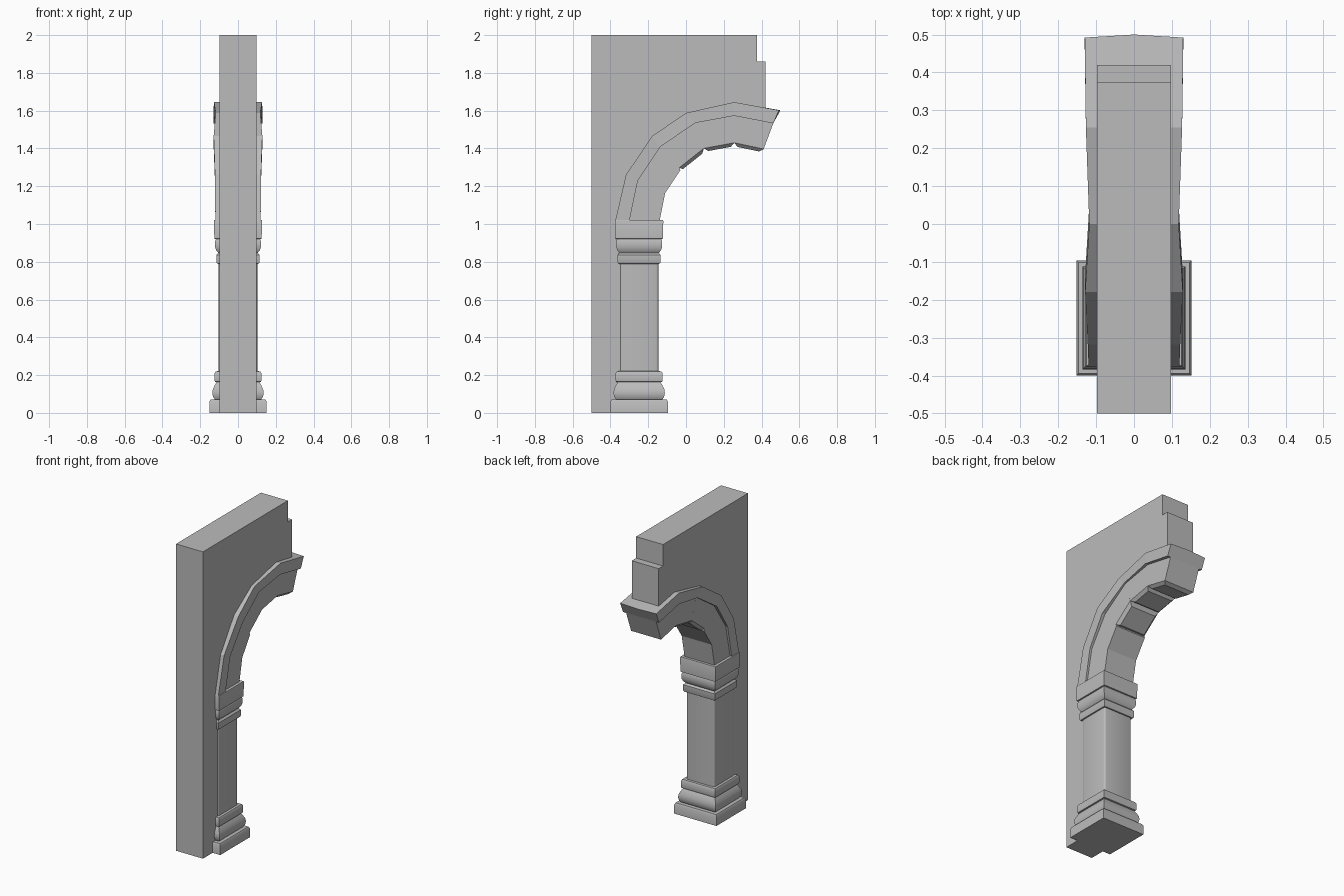
import bpy
import bmesh
from math import radians
from mathutils import Vector

cube = bpy.data.objects.get("Cube")
if cube:
    bpy.data.objects.remove(cube, do_unlink=True)

stone = bpy.data.materials.new("grey stone")
stone.use_nodes = True
GREY = (0.5, 0.5, 0.5, 1)
stone.diffuse_color = GREY
stone.node_tree.nodes["Principled BSDF"].inputs["Base Color"].default_value = GREY


def finish(name, bm, smooth=None):
    bmesh.ops.recalc_face_normals(bm, faces=bm.faces)
    mesh = bpy.data.meshes.new(name)
    bm.to_mesh(mesh)
    bm.free()
    mesh.materials.append(stone)
    obj = bpy.data.objects.new(name, mesh)
    bpy.context.collection.objects.link(obj)
    if smooth:
        bpy.ops.object.select_all(action="DESELECT")
        obj.select_set(True)
        bpy.context.view_layer.objects.active = obj
        bpy.ops.object.shade_smooth_by_angle(angle=radians(smooth))
    return obj


def prism(points, half):
    """Side outline (y, z) extruded across x."""
    bm = bmesh.new()
    face = bm.faces.new([bm.verts.new((-half, y, z)) for y, z in points])
    out = bmesh.ops.extrude_face_region(bm, geom=[face])
    for v in out["geom"]:
        if isinstance(v, bmesh.types.BMVert):
            v.co.x = half
    return bm


def skin(bm, rings):
    """Join closed rings of points and cap both ends."""
    loops = [[bm.verts.new(p) for p in ring] for ring in rings]
    n = len(loops[0])
    for a, b in zip(loops, loops[1:]):
        for i in range(n):
            j = (i + 1) % n
            bm.faces.new((a[i], a[j], b[j], b[i]))
    bm.faces.new(loops[0])
    bm.faces.new(loops[-1])


# Wall with a stepped end and an arched lower edge
wall = [(-.5, 0), (-.28, 0), (-.28, 1.02), (-.26, 1.25), (-.15, 1.43), (.03, 1.56),
        (.255, 1.6), (.42, 1.57), (.42, 1.86), (.375, 1.86), (.375, 2), (-.5, 2)]
finish("wall", prism(wall, .097))

# Column mouldings: square rings of (half width, height)
COLUMN_Y = -.248


def moulding(name, profile):
    bm = bmesh.new()
    skin(bm, [[(sx * r, COLUMN_Y + sy * r, z) for sx, sy in
               ((-1, -1), (1, -1), (1, 1), (-1, 1))] for r, z in profile])
    finish(name, bm, 40)


moulding("column_base", [
    (.152, 0), (.152, .06), (.146, .07), (.123, .071), (.132, .085), (.136, .105),
    (.133, .125), (.123, .147), (.113, .163), (.122, .165), (.124, .172), (.124, .21),
    (.118, .22), (.1, .221)])
moulding("column_capital", [
    (.1, .789), (.11, .79), (.114, .797), (.114, .836), (.106, .845), (.104, .847),
    (.115, .86), (.122, .88), (.122, .905), (.117, .92), (.125, .922), (.128, 1.015),
    (.126, 1.02)])

# Shaft with softened upright corners
bm = bmesh.new()
bmesh.ops.create_cube(bm, size=1)
for v in bm.verts:
    v.co = (v.co.x * .204, COLUMN_Y + v.co.y * .204, .505 + v.co.z * .6)
upright = [e for e in bm.edges if abs(e.verts[0].co.z - e.verts[1].co.z) > .1]
bmesh.ops.bevel(bm, geom=upright, offset=.012, segments=3, profile=.5, affect="EDGES")
finish("column_shaft", bm, 40)

# Projecting arch trim: outer point, inner point, half width
trim = [((-.375, 1.015), (-.30, 1.015), .12), ((-.318, 1.26), (-.255, 1.23), .122),
        ((-.18, 1.465), (-.135, 1.41), .129), ((0, 1.588), (.05, 1.535), .118),
        ((.255, 1.645), (.255, 1.573), .127), ((.492, 1.602), (.462, 1.533), .13)]
bm = bmesh.new()
skin(bm, [[(-w, *o), (0, o[0] + (.008 if o[0] > .4 else 0), o[1]), (w, *o),
           (w, *i), (-w, *i)] for o, i, w in trim])
finish("arch_trim", bm)

# Springer: the plain lowest stone of the arch
springer = [(-.30, 1.015), (-.14, 1.015), (-.11, 1.165), (-.03, 1.285),
            (-.095, 1.445), (-.135, 1.42), (-.255, 1.24)]
finish("arch_springer", prism(springer, .108))

# Wedge stones with chamfered undersides, between successive joints
joints = [((-.095, 1.445), (-.03, 1.28)), ((.05, 1.545), (.10, 1.383)),
          ((.255, 1.583), (.255, 1.412)), ((.464, 1.538), (.405, 1.38))]
for k, (a, b) in enumerate(zip(joints, joints[1:]), 1):
    bm = prism([a[0], a[1], b[1], b[0]], .108)
    low = {(round(p[0], 4), round(p[1], 4)) for p in (a[1], b[1])}
    under = [e for e in bm.edges
             if all((round(v.co.y, 4), round(v.co.z, 4)) in low for v in e.verts)]
    bmesh.ops.recalc_face_normals(bm, faces=bm.faces)
    bmesh.ops.bevel(bm, geom=under, offset=.018, segments=1, affect="EDGES")
    finish(f"arch_stone_{k}", bm)
